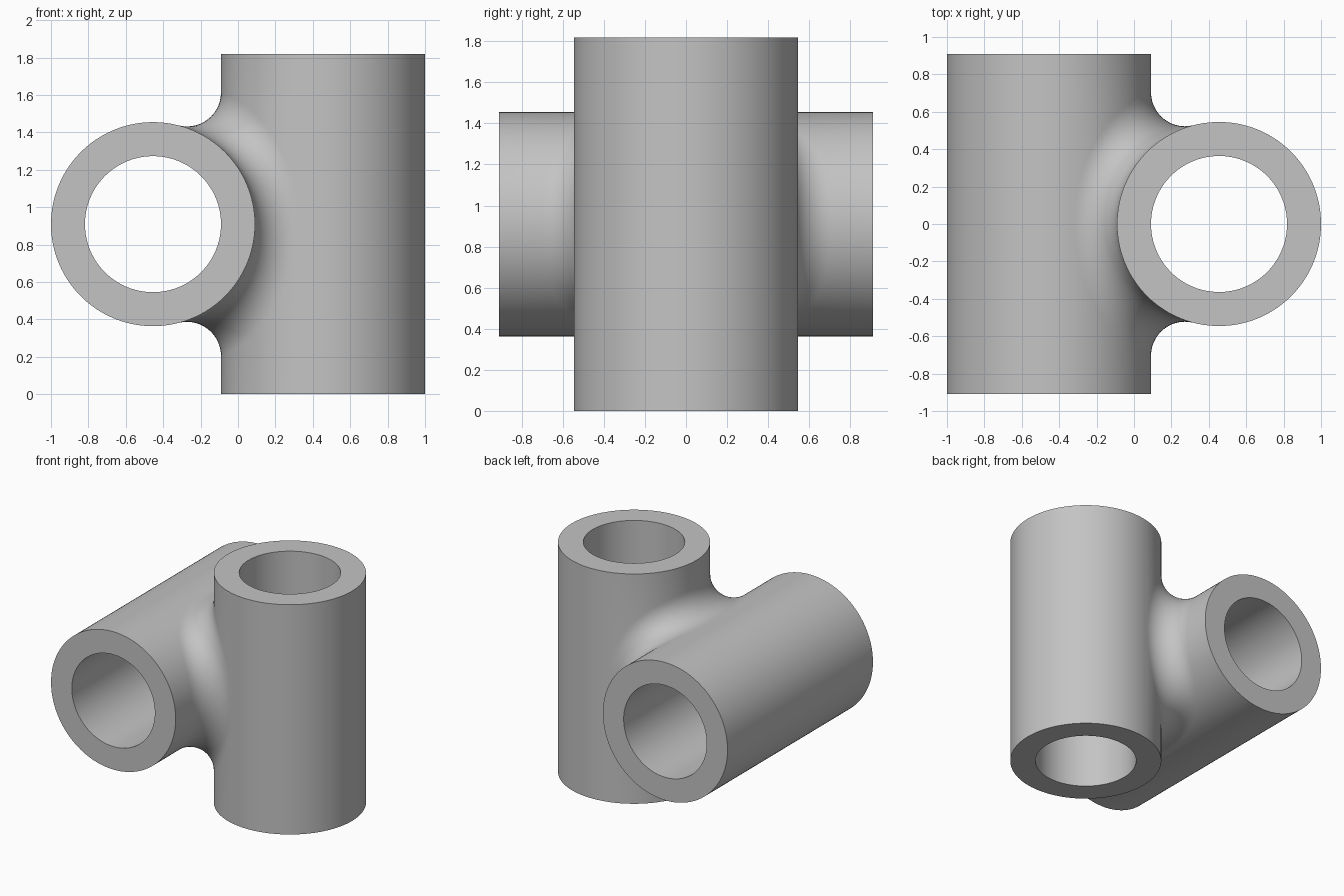
import bpy, bmesh, math
from mathutils import Vector, Matrix

cube = bpy.data.objects.get("Cube")
if cube:
    bpy.data.objects.remove(cube, do_unlink=True)

# Proportions, all in units of one eleventh
U = 1 / 11
OFFSET, OUTER, BORE, HALF, FILLET = 5 * U, 6 * U, 4 * U, 10 * U, 2 * U
REACH = OUTER + FILLET              # axis to the centre of the rolling fillet ball
SWING = REACH - OFFSET              # how far the ball centre moves in x
STEPS, REST, ARC = 30, 72, 14


def ball_centre(t):
    """Centre of a ball touching both tubes; t runs once round the joint."""
    x = -SWING * math.cos(2 * t)
    y = math.sqrt(max(0, REACH**2 - (x - OFFSET)**2))
    z = math.sqrt(max(0, REACH**2 - (x + OFFSET)**2))
    return Vector((x, math.copysign(y, math.sin(t)), math.copysign(z, math.cos(t))))


def add_grid(bm, rows):
    """Skin a list of equally long point rows, closing the last to the first."""
    verts = [[bm.verts.new(p) for p in row] for row in rows]
    for a, b in zip(verts, verts[1:] + verts[:1]):
        for i in range(len(a) - 1):
            bm.faces.new((a[i], b[i], b[i + 1], a[i + 1]))


def add_tube(bm, turn):
    """Upright tube whose side is left open where the fillet meets it."""
    columns = []
    for j in range(-STEPS, STEPS + 1):
        c = ball_centre(math.pi / 2 * j / STEPS)
        columns.append((math.atan2(c.y, OFFSET - c.x), abs(c.z)))
    edge = columns[-1][0]
    for j in range(1, REST):
        columns.append((edge + (2 * math.pi - 2 * edge) * j / REST, 0))

    def point(radius, angle, z):
        return turn @ Vector((OFFSET - radius * math.cos(angle), radius * math.sin(angle), z))

    # Each strip runs from the fillet, over the rim and down the bore to the middle
    for side in (-1, 1):
        add_grid(bm, [[point(OUTER, a, side * h), point(OUTER, a, side * HALF),
                       point(BORE, a, side * HALF), point(BORE, a, 0)]
                      for a, h in columns])


def add_fillet(bm):
    """Rounded web swept round the joint between the tubes."""
    rows = []
    for j in range(4 * STEPS):
        c = ball_centre(math.pi / 2 * j / STEPS)
        to_upright = Vector((OFFSET - c.x, -c.y, 0)).normalized()
        to_level = Vector((-OFFSET - c.x, 0, -c.z)).normalized()
        rows.append([c + FILLET * to_upright.slerp(to_level, i / ARC) for i in range(ARC + 1)])
    add_grid(bm, rows)


bm = bmesh.new()
add_tube(bm, Matrix.Identity(3))                              # upright tube
add_tube(bm, Matrix.Rotation(math.pi, 3, Vector((0, 1, 1))))  # level tube
add_fillet(bm)
bmesh.ops.remove_doubles(bm, verts=bm.verts, dist=1e-5)
bmesh.ops.dissolve_degenerate(bm, edges=bm.edges, dist=1e-6)
bmesh.ops.recalc_face_normals(bm, faces=bm.faces)
bmesh.ops.translate(bm, verts=bm.verts, vec=(0, 0, HALF))

mesh = bpy.data.meshes.new("crossed_tubes")
bm.to_mesh(mesh)
bm.free()
tubes = bpy.data.objects.new("crossed_tubes", mesh)
bpy.context.collection.objects.link(tubes)

# Plain grey finish
grey = bpy.data.materials.new("light_grey")
grey.use_nodes = True
colour = (0.55, 0.55, 0.55, 1)
grey.diffuse_color = colour
grey.node_tree.nodes["Principled BSDF"].inputs["Base Color"].default_value = colour
mesh.materials.append(grey)

bpy.ops.object.select_all(action="DESELECT")
tubes.select_set(True)
bpy.context.view_layer.objects.active = tubes
bpy.ops.object.shade_smooth_by_angle(angle=math.radians(30))
